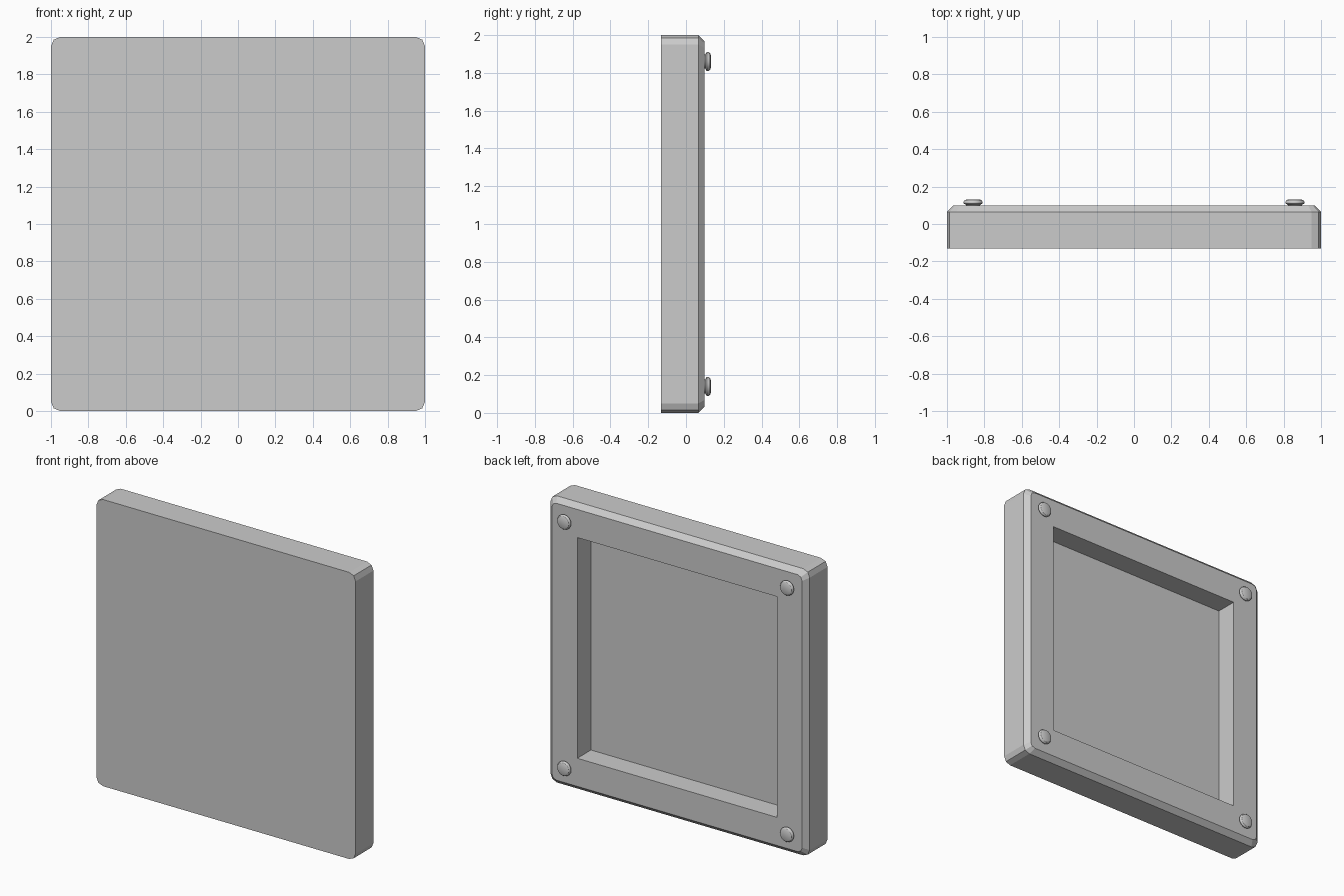
import bpy, bmesh
from math import sin, cos, pi, radians

if "Cube" in bpy.data.objects:
    bpy.data.objects.remove(bpy.data.objects["Cube"])

FRONT, BACK = -0.132, 0.099


def loft(name, loops, location=(0, 0, 0)):
    """Skin equal-length loops of points and cap both ends."""
    bm = bmesh.new()
    rings = [[bm.verts.new(p) for p in loop] for loop in loops]
    n = len(rings[0])
    bm.faces.new(rings[0])
    for a, b in zip(rings, rings[1:]):
        for i in range(n):
            j = (i + 1) % n
            bm.faces.new((a[i], a[j], b[j], b[i]))
    bm.faces.new(rings[-1])
    bmesh.ops.remove_doubles(bm, verts=bm.verts[:], dist=1e-5)
    bmesh.ops.recalc_face_normals(bm, faces=bm.faces[:])
    mesh = bpy.data.meshes.new(name)
    bm.to_mesh(mesh)
    bm.free()
    ob = bpy.data.objects.new(name, mesh)
    ob.location = location
    bpy.context.collection.objects.link(ob)
    return ob


def rounded_square(half, radius, y):
    """Square outline centred on z = 1, two segments per corner."""
    pts = []
    c = half - radius
    for k, (sx, sz) in enumerate(((1, 1), (-1, 1), (-1, -1), (1, -1))):
        for s in range(3):
            a = radians(90 * k + 45 * s)
            pts.append((sx * c + radius * cos(a), y, 1 + sz * c + radius * sin(a)))
    return pts


def circle(radius, y, n=16):
    return [(radius * cos(2 * pi * i / n), y, radius * sin(2 * pi * i / n))
            for i in range(n)]


# Panel: flat front, chamfered back edge, square recess in the back
loft("panel", [
    rounded_square(1.0, 0.05, FRONT),
    rounded_square(1.0, 0.05, 0.065),
    rounded_square(0.966, 0.035, BACK),
    rounded_square(0.77, 0.0, BACK),
    rounded_square(0.77, 0.0, -0.052),
])

# Four bevelled bolt heads on the back frame
bolt_profile = [(0.037, 0.094), (0.037, 0.102), (0.051, 0.110),
                (0.051, 0.118), (0.045, 0.127), (0.033, 0.132)]
for side, x in (("left", -0.86), ("right", 0.86)):
    for level, z in (("lower", 0.14), ("upper", 1.86)):
        bolt = loft(f"bolt_{level}_{side}",
                    [circle(r, y) for r, y in bolt_profile], (x, 0, z))
        bpy.ops.object.select_all(action='DESELECT')
        bolt.select_set(True)
        bpy.context.view_layer.objects.active = bolt
        bpy.ops.object.shade_smooth_by_angle(angle=radians(30))
